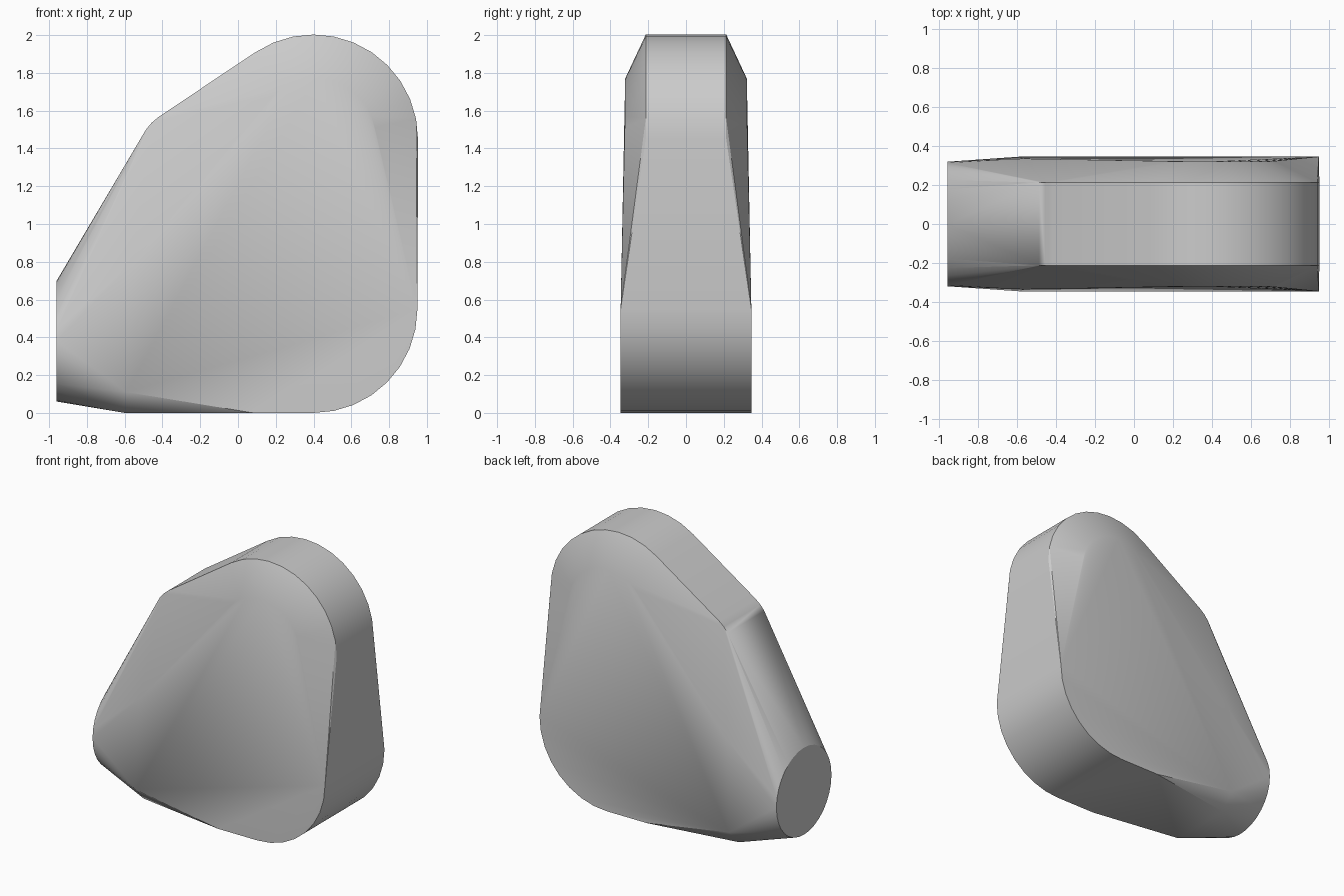
import bpy, bmesh, math

cube = bpy.data.objects.get("Cube")
if cube:
    bpy.data.objects.remove(cube)

mat = bpy.data.materials.new("plain grey")
mat.use_nodes = True
grey = (0.6, 0.6, 0.6, 1)
mat.diffuse_color = grey
mat.node_tree.nodes["Principled BSDF"].inputs["Base Color"].default_value = grey


def circle(a, b, r, start=0, end=360, step=11.25):
    """Points of an arc, as pairs."""
    n = round((end - start) / step)
    angles = [math.radians(start + i * step) for i in range(n + 1)]
    return [(a + r * math.cos(t), b + r * math.sin(t)) for t in angles]


points = []


def slab(profile, half_depth):
    """Mirror a front profile onto both sides."""
    for x, z in profile:
        points.extend([(x, half_depth, z), (x, -half_depth, z)])


# Round lower corner, full depth
slab(circle(0.4, 0.55, 0.55, 270, 360), 0.346)
# Round top, narrow outer rim and wider inner rim
slab(circle(0.4, 1.45, 0.553, 0, 135), 0.213)
slab(circle(0.41, 1.45, 0.32, 0, 135), 0.322)
# Upper shoulder on the sloping side
slab(circle(-0.28, 1.36, 0.25, 123.75, 157.5), 0.213)
# Flat cheeks and underside behind the round end
slab([(-0.59, 0.11), (0.08, 0)], 0.346)
slab([(-0.57, 0.78)], 0.336)
slab([(-0.6, 0)], 0.24)
# Round flat end
points += [(-0.96, y, z) for y, z in circle(0, 0.38, 0.32)[:-1]]

# Wrap everything in one convex skin
bm = bmesh.new()
for p in points:
    bm.verts.new(p)
bmesh.ops.remove_doubles(bm, verts=bm.verts, dist=0.001)
result = bmesh.ops.convex_hull(bm, input=bm.verts)
inside = {g for g in result["geom_interior"] + result["geom_unused"]
          if isinstance(g, bmesh.types.BMVert)}
bmesh.ops.delete(bm, geom=list(inside), context="VERTS")
bmesh.ops.dissolve_limit(bm, angle_limit=math.radians(0.3), verts=bm.verts, edges=bm.edges)
bmesh.ops.recalc_face_normals(bm, faces=bm.faces)

mesh = bpy.data.meshes.new("rounded_body")
bm.to_mesh(mesh)
bm.free()
mesh.materials.append(mat)
body = bpy.data.objects.new("rounded_body", mesh)
bpy.context.collection.objects.link(body)
bpy.context.view_layer.objects.active = body
body.select_set(True)
bpy.ops.object.shade_smooth_by_angle(angle=math.radians(30))
